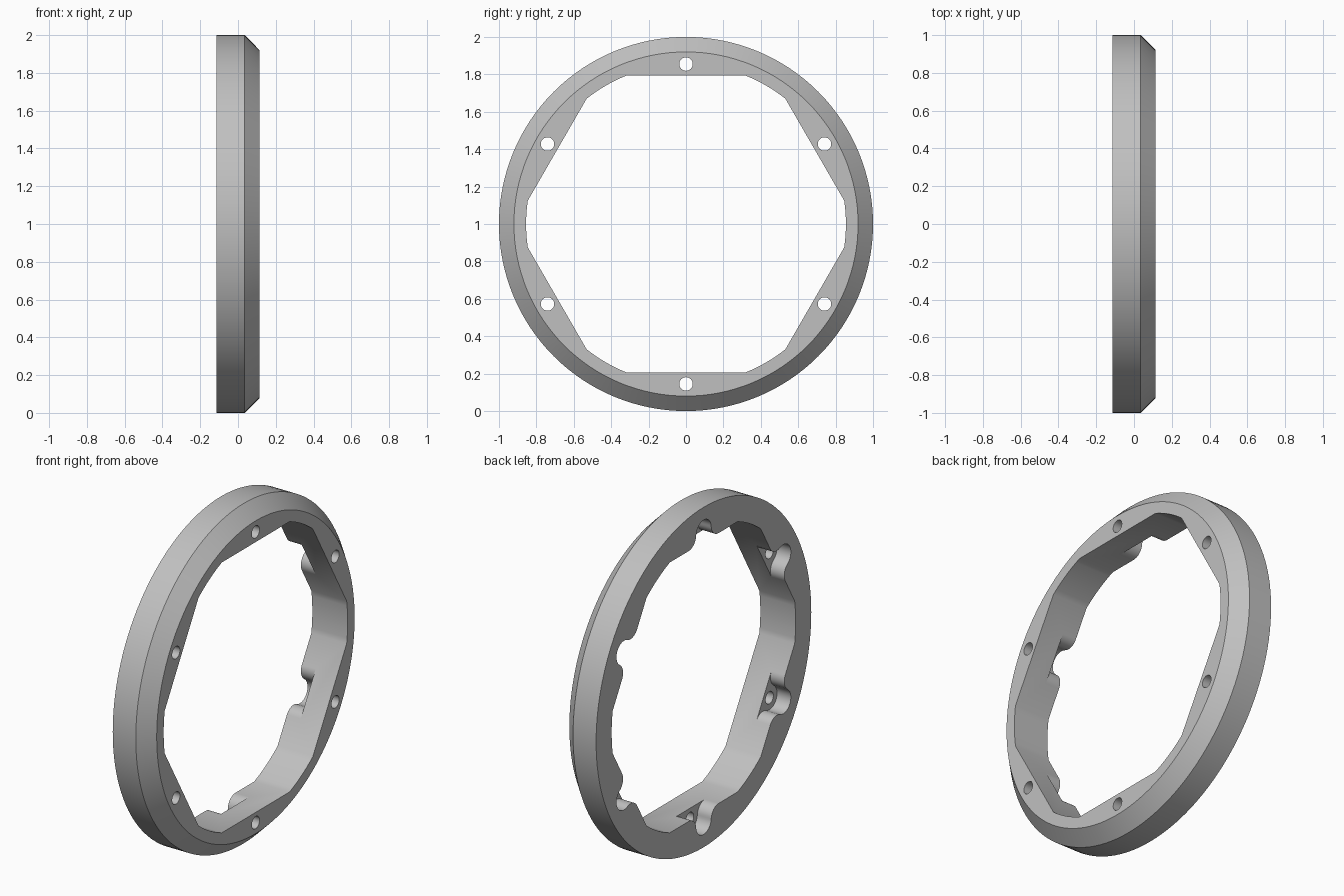
import bpy, bmesh
from math import cos, sin, pi, radians, sqrt, asin, acos

if "Cube" in bpy.data.objects:
    bpy.data.objects.remove(bpy.data.objects["Cube"])

BACK, SHOULDER, FRONT = -0.115, 0.035, 0.115
FLOOR = -0.025                 # depth of the screw pockets
FLAT, BORE = 0.795, 0.855      # opening: flats and arcs between them
HOLE, POCKET, FILLET = 0.036, 0.07, 0.07
SCREWS = [radians(30 + 60 * k) for k in range(6)]


def arc(cx, cy, r, start, end, n):
    return [(cx + r * cos(start + (end - start) * i / n),
             cy + r * sin(start + (end - start) * i / n)) for i in range(n + 1)]


def solid(name, sections):
    """Skin matching (y, z) outlines stacked along x into a closed solid."""
    bm = bmesh.new()
    rings = [[bm.verts.new((x, y, z + 1)) for y, z in pts] for x, pts in sections]
    for a, b in zip(rings, rings[1:]):
        for i in range(len(a)):
            j = (i + 1) % len(a)
            bm.faces.new((a[i], a[j], b[j], b[i]))
    bm.faces.new(rings[0])
    bm.faces.new(rings[-1])
    bmesh.ops.recalc_face_normals(bm, faces=bm.faces)
    mesh = bpy.data.meshes.new(name)
    bm.to_mesh(mesh)
    bm.free()
    ob = bpy.data.objects.new(name, mesh)
    bpy.context.collection.objects.link(ob)
    return ob


def cut(target, name, x0, x1, pts):
    cutter = solid(name, [(x0, pts), (x1, pts)])
    cutter.hide_render = True
    mod = target.modifiers.new(name, 'BOOLEAN')
    mod.operation, mod.solver, mod.object = 'DIFFERENCE', 'EXACT', cutter
    bpy.ops.object.modifier_apply(modifier=mod.name)
    bpy.data.objects.remove(cutter)


# Chamfered disc
def circle(r, n=128):
    return arc(0, 0, r, 0, 2 * pi, n)[:-1]


ring = solid("mounting_ring", [(BACK, circle(1)), (SHOULDER, circle(1)),
                               (FRONT, circle(0.92))])
bpy.ops.object.select_all(action='DESELECT')
bpy.context.view_layer.objects.active = ring
ring.select_set(True)

# Central opening: six flats joined by arcs
half = acos(FLAT / BORE)
opening = []
for t in SCREWS:
    opening += arc(0, 0, BORE, t + half, t + pi / 3 - half, 8)
cut(ring, "opening_cutter", -0.3, 0.3, opening)

# Pocket profile: round seat flowing into the flat through two fillets
rise = FLAT + FILLET - BORE
side = sqrt((POCKET + FILLET) ** 2 - rise ** 2)
tilt = asin(rise / (POCKET + FILLET))
flare = arc(side, FLAT + FILLET, FILLET, 1.5 * pi, pi + tilt, 10)
seat = arc(0, BORE, POCKET, tilt, pi - tilt, 20)[1:-1]
pocket = [(side, 0.7)] + flare + seat + [(-u, v) for u, v in reversed(flare)] + [(-side, 0.7)]

# Screw pockets on the back, holes through to the front
for t in SCREWS:
    turned = [(v * cos(t) - u * sin(t), v * sin(t) + u * cos(t)) for u, v in pocket]
    cut(ring, "pocket_cutter", -0.3, FLOOR, turned)
    cut(ring, "hole_cutter", -0.3, 0.3,
        arc(BORE * cos(t), BORE * sin(t), HOLE, 0, 2 * pi, 24)[:-1])

# Material and shading
grey = bpy.data.materials.new("plain_grey")
grey.use_nodes = True
colour = (0.53, 0.53, 0.53, 1)
grey.diffuse_color = colour
grey.node_tree.nodes["Principled BSDF"].inputs["Base Color"].default_value = colour
ring.data.materials.clear()
ring.data.materials.append(grey)
bpy.ops.object.shade_smooth_by_angle(angle=radians(30))
